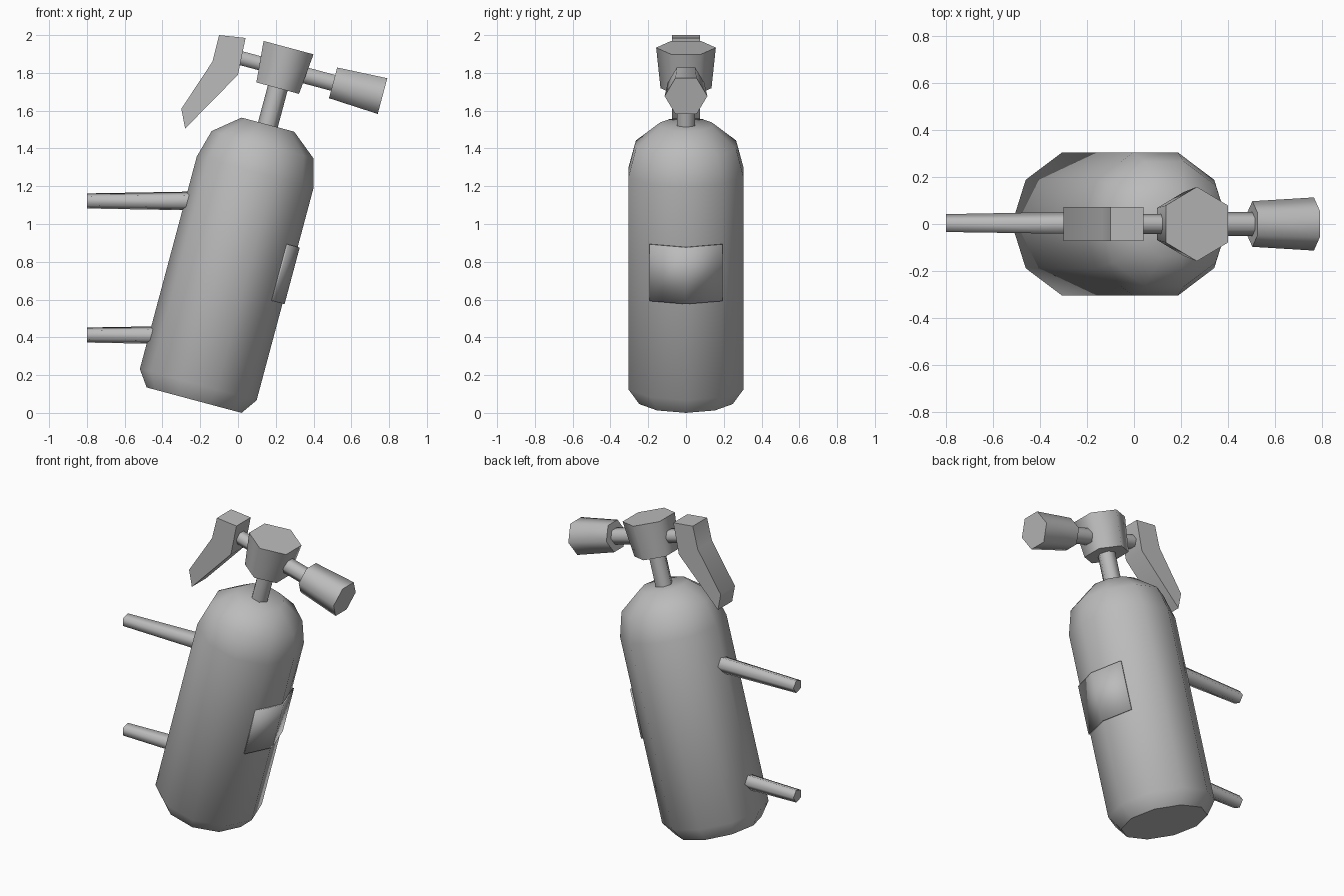
import bpy, bmesh, math
from mathutils import Matrix, Vector

cube = bpy.data.objects.get("Cube")
if cube:
    bpy.data.objects.remove(cube, do_unlink=True)

grey = bpy.data.materials.new("plain grey")
grey.use_nodes = True
colour = (0.5, 0.5, 0.5, 1)
grey.diffuse_color = colour
grey.node_tree.nodes["Principled BSDF"].inputs["Base Color"].default_value = colour

# The tank leans sideways; everything but the brackets uses this frame
TILT = Matrix.Rotation(math.radians(15), 4, "Y") @ Matrix.Translation((-0.242, 0, 0))


def turn(degrees):
    return Matrix.Rotation(math.radians(degrees), 4, "Y")


def finish(name, bm, matrix, angle=50):
    bmesh.ops.transform(bm, matrix=matrix, verts=bm.verts)
    bmesh.ops.recalc_face_normals(bm, faces=bm.faces)
    mesh = bpy.data.meshes.new(name)
    bm.to_mesh(mesh)
    bm.free()
    mesh.materials.append(grey)
    mesh.shade_smooth()
    mesh.set_sharp_from_angle(angle=math.radians(angle))
    obj = bpy.data.objects.new(name, mesh)
    bpy.context.collection.objects.link(obj)
    return obj


def ring(radius, height, sides, start):
    for i in range(sides):
        a = math.radians(start) + math.tau * i / sides
        yield Vector((radius * math.cos(a), radius * math.sin(a), height))


def loft(name, sides, stations, matrix, start=0, angle=62):
    """Capped stack of polygon rings, each station being (radius, height)."""
    bm = bmesh.new()
    rings = [[bm.verts.new(p) for p in ring(r, h, sides, start)] for r, h in stations]
    for low, high in zip(rings, rings[1:]):
        for i in range(sides):
            j = (i + 1) % sides
            bm.faces.new((low[i], low[j], high[j], high[i]))
    bm.faces.new(rings[0])
    bm.faces.new(rings[-1])
    return finish(name, bm, matrix, angle)


# Tank, neck and valve head
loft("tank", 10, [(0.26, 0.005), (0.32, 0.09), (0.32, 1.255), (0.279, 1.405), (0.144, 1.515)],
     TILT, angle=50)
loft("neck", 6, [(0.054, 1.48), (0.054, 1.74)], TILT)
loft("valve_head", 6, [(0.135, 1.715), (0.158, 1.937)], TILT, start=90)

# Outlet pipe, nozzle and lever pin lie across the tank axis
ACROSS = TILT @ Matrix.Translation((0, 0, 1.818)) @ turn(90)
loft("outlet_pipe", 6, [(0.05, 0), (0.05, 0.34)], ACROSS, start=90)
loft("nozzle", 6, [(0.097, 0.276), (0.113, 0.547)], ACROSS, start=90)
loft("lever_pin", 6, [(0.043, -0.3), (0.043, 0)], ACROSS, start=90)

# Bent lever, an extruded side profile
profile = [(-0.10, 2.0), (0.04, 1.985), (0.0, 1.79), (-0.28, 1.505), (-0.30, 1.61), (-0.135, 1.86)]
bm = bmesh.new()
side = bm.faces.new([bm.verts.new((x, -0.073, z)) for x, z in profile])
grown = bmesh.ops.extrude_face_region(bm, geom=[side])["geom"]
bmesh.ops.translate(bm, vec=(0, 0.146, 0), verts=[v for v in grown if isinstance(v, bmesh.types.BMVert)])
finish("lever", bm, Matrix.Identity(4))

# Label plate wrapped round two sides of the tank
bm = bmesh.new()
low, high = ([bm.verts.new(p) for p in list(ring(0.331, h, 10, -36))[:3]] for h in (0.62, 0.93))
for i in range(2):
    bm.faces.new((low[i], low[i + 1], high[i + 1], high[i]))
label = finish("label", bm, TILT)
plate = label.modifiers.new("thickness", "SOLIDIFY")
plate.thickness = 0.009
plate.offset = -1

# Two tapered wall brackets
for name, height in (("lower_bracket", 0.412), ("upper_bracket", 1.122)):
    loft(name, 5, [(0.053, 0.2), (0.042, 0.8)],
         Matrix.Translation((0, 0, height)) @ turn(-90), start=90, angle=80)
